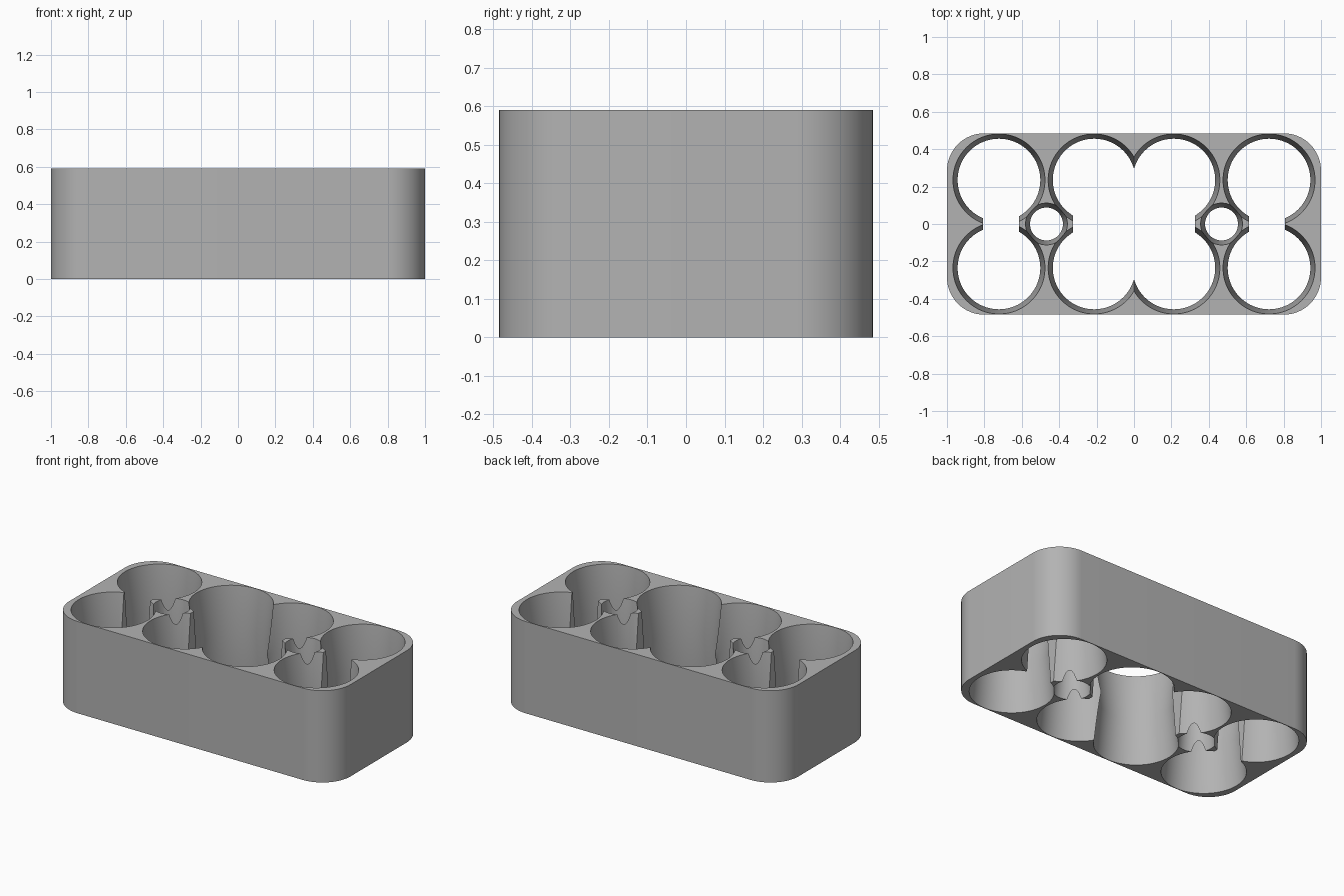
import bpy, bmesh, math

if "Cube" in bpy.data.objects:
    bpy.data.objects.remove(bpy.data.objects["Cube"])

H = 0.59                    # height of the block
CELL_X, CELL_Y = (0.213, 0.722), 0.235
POST_X = 0.468

grey = bpy.data.materials.new("grey plastic")
grey.diffuse_color = (0.45, 0.45, 0.45, 1)
grey.use_nodes = True
grey.node_tree.nodes["Principled BSDF"].inputs["Base Color"].default_value = grey.diffuse_color


def make_object(name, bm):
    bmesh.ops.recalc_face_normals(bm, faces=bm.faces)
    mesh = bpy.data.meshes.new(name)
    bm.to_mesh(mesh)
    bm.free()
    mesh.materials.append(grey)
    obj = bpy.data.objects.new(name, mesh)
    bpy.context.collection.objects.link(obj)
    return obj


def loft(name, rings):
    """Solid through equal-length rings of points."""
    bm = bmesh.new()
    loops = [[bm.verts.new(p) for p in ring] for ring in rings]
    n = len(loops[0])
    for a, b in zip(loops, loops[1:]):
        for i in range(n):
            j = (i + 1) % n
            bm.faces.new((a[i], a[j], b[j], b[i]))
    bm.faces.new(loops[0][::-1])
    bm.faces.new(loops[-1])
    return make_object(name, bm)


def waisted_hole(name, x, y, r_mid, r_end, n):
    """Round cutter, narrow at mid height and flared to both ends."""
    over = 0.05
    r_out = r_end + (r_end - r_mid) * over / (H / 2)
    levels = ((-over, r_out), (H / 2, r_mid), (H + over, r_out))
    return loft(name, [[(x + r * math.cos(2 * math.pi * i / n),
                         y + r * math.sin(2 * math.pi * i / n), z)
                        for i in range(n)] for z, r in levels])


def slot(name, x, half_x, half_y):
    return loft(name, [[(x - half_x, -half_y, z), (x + half_x, -half_y, z),
                        (x + half_x, half_y, z), (x - half_x, half_y, z)]
                       for z in (-0.07, H + 0.07)])


# Rounded block
R, STEPS = 0.2, 16
outline = []
for k, (sx, sy) in enumerate(((1, 1), (-1, 1), (-1, -1), (1, -1))):
    for i in range(STEPS + 1):
        a = math.pi / 2 * (k + i / STEPS)
        outline.append((sx * (1 - R) + R * math.cos(a),
                        sy * (0.485 - R) + R * math.sin(a)))
block = loft("battery_tray", [[(x, y, z) for x, y in outline] for z in (0, H)])

# Eight cells, two post holes, slots joining the cells
cutters = []
for sx in (-1, 1):
    for cx in CELL_X:
        for sy in (-1, 1):
            cutters.append(waisted_hole("cell_cutter", sx * cx, sy * CELL_Y, 0.221, 0.246, 96))
    cutters.append(waisted_hole("post_hole_cutter", sx * POST_X, 0, 0.088, 0.112, 64))
    cutters.append(slot("end_slot_cutter", sx * 0.712, 0.096, 0.2))
cutters.append(slot("centre_slot_cutter", 0, 0.326, 0.2))

bpy.context.view_layer.objects.active = block
block.select_set(True)
for cutter in cutters:
    mod = block.modifiers.new("cut", "BOOLEAN")
    mod.operation, mod.solver, mod.object = "DIFFERENCE", "EXACT", cutter
    bpy.ops.object.modifier_apply(modifier=mod.name)
    bpy.data.objects.remove(cutter)

bpy.ops.object.shade_smooth_by_angle(angle=math.radians(30))
